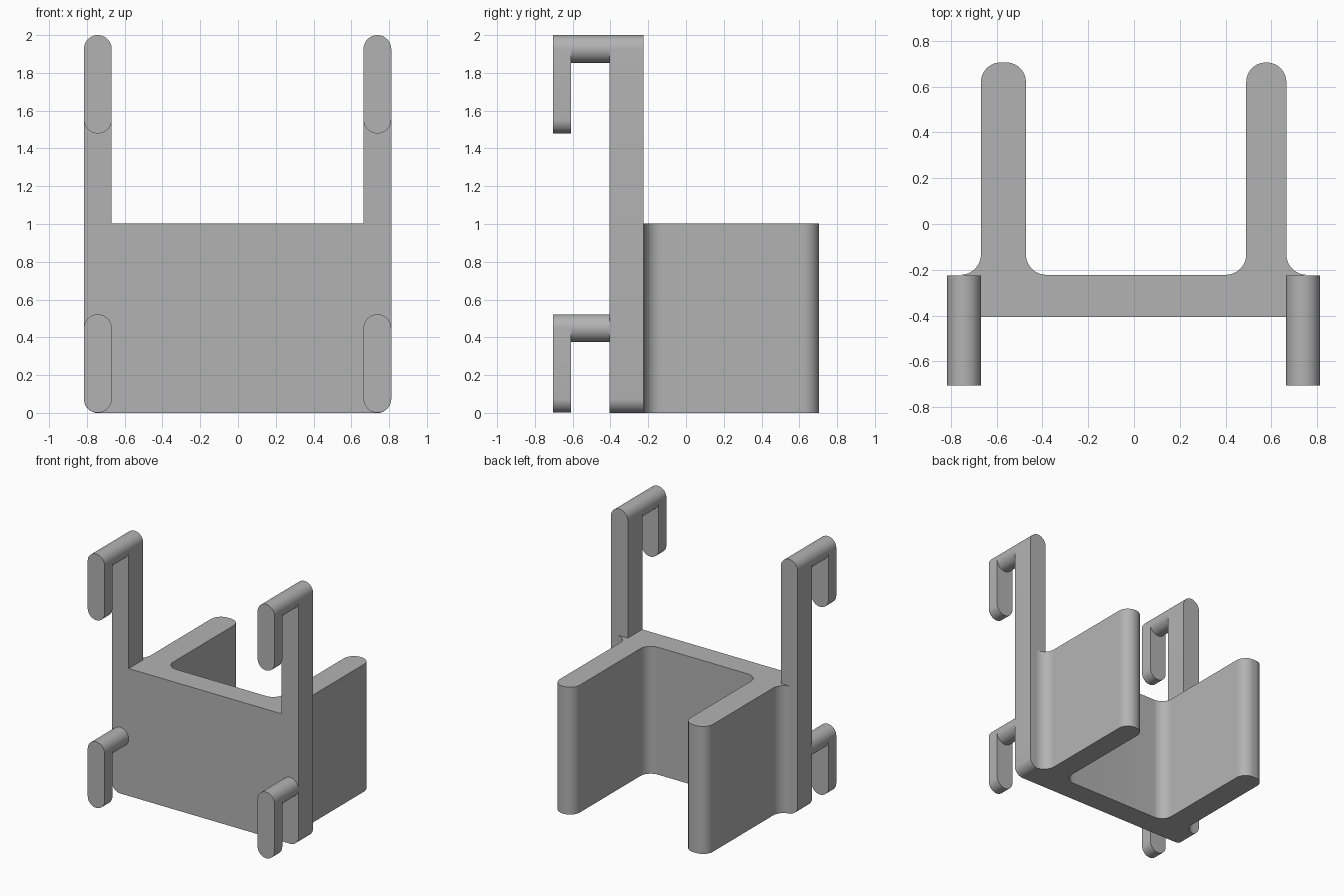
import bpy
import bmesh
from math import cos, sin, pi, radians

if "Cube" in bpy.data.objects:
    bpy.data.objects.remove(bpy.data.objects["Cube"])

grey = bpy.data.materials.new("plain grey")
grey.use_nodes = True
grey.diffuse_color = (0.45, 0.45, 0.45, 1)
grey.node_tree.nodes["Principled BSDF"].inputs["Base Color"].default_value = (0.45, 0.45, 0.45, 1)


def arc(cx, cy, r, start, end, steps=12):
    """Points on an arc, angles in degrees."""
    angles = [radians(start + (end - start) * i / steps) for i in range(steps + 1)]
    return [(cx + r * cos(a), cy + r * sin(a)) for a in angles]


def extrude(name, outline, direction):
    """Close an outline of 3D points and extrude it along a vector."""
    bm = bmesh.new()
    face = bm.faces.new([bm.verts.new(p) for p in outline])
    result = bmesh.ops.extrude_face_region(bm, geom=[face], use_keep_orig=True)
    moved = [v for v in result["geom"] if isinstance(v, bmesh.types.BMVert)]
    bmesh.ops.translate(bm, verts=moved, vec=direction)
    bmesh.ops.recalc_face_normals(bm, faces=bm.faces)
    mesh = bpy.data.meshes.new(name)
    bm.to_mesh(mesh)
    bm.free()
    mesh.materials.append(grey)
    obj = bpy.data.objects.new(name, mesh)
    bpy.context.collection.objects.link(obj)
    bpy.ops.object.select_all(action="DESELECT")
    obj.select_set(True)
    bpy.context.view_layer.objects.active = obj
    bpy.ops.object.shade_smooth_by_angle(angle=radians(30))
    return obj


def rounded_bar(name, x, front, back, bottom, top):
    """Bar with half-round top and bottom, running front to back."""
    r = 0.0735
    ring = arc(x, top - r, r, 0, 180, 20) + arc(x, bottom + r, r, 180, 360, 20)
    if top - bottom <= 2 * r + 0.001:
        ring = arc(x, top - r, r, 0, 360, 40)[:-1]
    extrude(name, [(px, front, pz) for px, pz in ring], (0, back - front, 0))


# Back plate and two filleted arms, drawn in plan
FRONT, WALL, TIP = -0.405, -0.222, 0.705
FILLET, TIP_R = 0.09, 0.085


def arm(inner, outer):
    """Outline of the right-hand arm, from its outer foot to its inner foot."""
    y = WALL + FILLET
    return (arc(outer + FILLET, y, FILLET, 270, 180)
            + arc(outer - TIP_R, TIP - TIP_R, TIP_R, 0, 90)
            + arc(inner + TIP_R, TIP - TIP_R, TIP_R, 90, 180)
            + arc(inner - FILLET, y, FILLET, 0, -90))


left_arm = arm(0.49, 0.665)
right_arm = [(-x, y) for x, y in reversed(arm(0.472, 0.668))]
plan = [(-0.74, FRONT), (0.74, FRONT), (0.74, WALL)] + left_arm + right_arm + [(-0.74, WALL)]
extrude("holder_body", [(x, y, 0) for x, y in plan], (0, 0, 1.003))

# Upright strips, each with an upper and a lower hook
for side, x in (("left", 0.738), ("right", -0.742)):
    rounded_bar(side + "_upright", x, FRONT, WALL - 0.003, 0, 2)
    for level, top in (("upper", 2), ("lower", 0.522)):
        name = side + "_" + level + "_hook"
        rounded_bar(name + "_peg", x, -0.608, FRONT, top - 0.147, top)
        rounded_bar(name + "_prong", x, -0.705, -0.608, top - 0.521, top)
